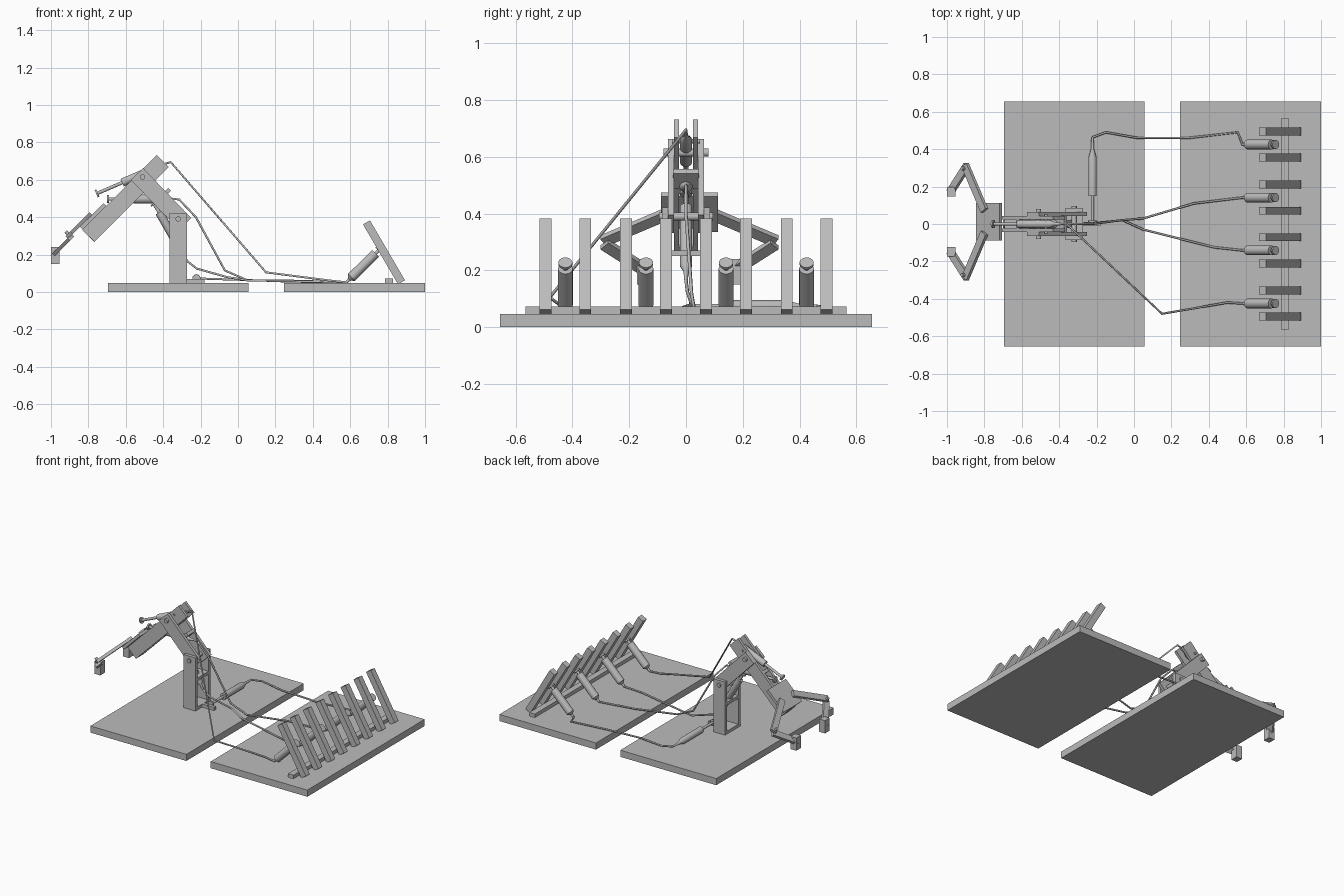
import bpy, bmesh, math
from mathutils import Vector, Matrix

if "Cube" in bpy.data.objects:
    bpy.data.objects.remove(bpy.data.objects["Cube"])

grey = bpy.data.materials.new("plain grey")
grey.diffuse_color = (0.5, 0.5, 0.5, 1)
grey.use_nodes = True
grey.node_tree.nodes["Principled BSDF"].inputs["Base Color"].default_value = grey.diffuse_color


def finish(name, bm, smooth=False):
    bmesh.ops.recalc_face_normals(bm, faces=bm.faces[:])
    me = bpy.data.meshes.new(name)
    bm.to_mesh(me)
    bm.free()
    me.materials.append(grey)
    ob = bpy.data.objects.new(name, me)
    bpy.context.collection.objects.link(ob)
    if smooth:
        bpy.ops.object.select_all(action='DESELECT')
        ob.select_set(True)
        bpy.context.view_layer.objects.active = ob
        bpy.ops.object.shade_smooth_by_angle(angle=math.radians(35))
    return ob


def frame(origin, axis, side):
    """Matrix whose local z runs along axis and local y lies near side."""
    z = Vector(axis).normalized()
    x = Vector(side).cross(z).normalized()
    m = Matrix((x, z.cross(x), z)).transposed().to_4x4()
    m.translation = origin
    return m


def box(name, x0, x1, y0, y1, z0, z1):
    bm = bmesh.new()
    bmesh.ops.create_cube(bm, size=1)
    for v in bm.verts:
        v.co = ((x0 + x1) / 2 + v.co.x * (x1 - x0),
                (y0 + y1) / 2 + v.co.y * (y1 - y0),
                (z0 + z1) / 2 + v.co.z * (z1 - z0))
    return finish(name, bm)


def bar(name, p, q, wx, wy, side=(0, 1, 0)):
    """Flat bar from p to q, wy wide along side and wx across it."""
    p, q = Vector(p), Vector(q)
    bm = bmesh.new()
    bmesh.ops.create_cube(bm, size=1)
    bm.transform(frame((p + q) / 2, q - p, side) @ Matrix.Diagonal((wx, wy, (q - p).length, 1)))
    return finish(name, bm)


def lathe(name, origin, axis, side, profile, n=24):
    bm = bmesh.new()
    rings = [[bm.verts.new((r * math.cos(k * math.tau / n), r * math.sin(k * math.tau / n), t))
              for k in range(n)] for r, t in profile]
    for a, b in zip(rings, rings[1:]):
        for k in range(n):
            bm.faces.new((a[k], a[(k + 1) % n], b[(k + 1) % n], b[k]))
    bm.faces.new(rings[0])
    bm.faces.new(rings[-1])
    bm.transform(frame(origin, axis, side))
    return finish(name, bm, True)


def syringe(name, tip, end, r, cone, barrel, side=(0, 1, 0)):
    """Nozzle, cone, barrel, plunger rod and thumb disc from tip to end."""
    d = Vector(end) - Vector(tip)
    L = d.length
    lathe(name, tip, d, side, [(.006, 0), (.009, cone * .6), (r, cone), (r, barrel),
                               (.009, barrel), (.009, L - .01), (r * .95, L - .01), (r * .95, L)])


def bolt(name, x, z, half, r=.014):
    lathe(name, (x, -half, z), (0, 1, 0), (1, 0, 0), [(r, 0), (r, 2 * half)], 16)


def hose(name, pts, r=.006):
    cu = bpy.data.curves.new(name, 'CURVE')
    cu.dimensions = '3D'
    cu.bevel_depth = r
    cu.bevel_resolution = 1
    sp = cu.splines.new('POLY')
    sp.points.add(len(pts) - 1)
    for p, c in zip(sp.points, pts):
        p.co = (*c, 1)
    cu.materials.append(grey)
    bpy.context.collection.objects.link(bpy.data.objects.new(name, cu))


# base boards
box("arm_base", -.695, .055, -.655, .655, 0, .047)
box("control_base", .245, 1, -.655, .655, 0, .047)

# control levers with their syringes
box("lever_rail", .786, .829, -.565, .565, .047, .072)
for i, y in enumerate((-.425, -.141, .141, .425)):
    for s in (-1, 1):
        bar(f"lever_{i}_{s}", (.874, y + s * .07, .052), (.687, y + s * .07, .372), .043, .042)
    syringe(f"lever_syringe_{i}", (.578, y, .05), (.758, y, .228), .026, .04, .222)

# shoulder post
for s in (-1, 1):
    box(f"post_plate_{s}", -.365, -.273, min(s * .063, s * .085), max(s * .063, s * .085), .047, .422)
for z in (.047, .25):
    box("post_crossbar", -.365, -.273, -.063, .063, z, z + .021)

# upper arm and forearm, each a pair of plates with spacers
for s in (-1, 1):
    bar(f"upper_arm_{s}", (-.54, s * .0525, .631), (-.283, s * .0525, .364), .091, .021)
    bar(f"forearm_{s}", (-.80, s * .0335, .30), (-.402, s * .0335, .70), .091, .019)
bar("upper_arm_spacer", (-.40, 0, .53), (-.385, 0, .515), .075, .09)
bar("forearm_spacer", (-.60, 0, .50), (-.585, 0, .515), .085, .05)
bar("forearm_end_spacer", (-.80, 0, .30), (-.785, 0, .315), .091, .05)
bolt("elbow_bolt", -.51, .615, .08)
bolt("shoulder_bolt", -.32, .39, .095)
bolt("gripper_syringe_pin", -.47, .655, .05, .008)

# arm syringes
syringe("gripper_syringe", (-.385, 0, .685), (-.758, 0, .525), .022, .07, .255)
syringe("forearm_syringe", (-.34, 0, .497), (-.70, 0, .497), .023, .06, .22)
syringe("shoulder_syringe", (-.272, 0, .165), (-.45, 0, .475), .022, .06, .30)
syringe("turn_syringe", (-.222, .465, .073), (-.222, .01, .073), .022, .11, .315, (1, 0, 0))
box("turn_bracket", -.273, -.18, -.012, .012, .047, .07)

# gripper: palm, two-link fingers and tips, lying in a 45 degree plane
GY, slope = .012, (1, 0, 1)
bar("palm", (-.837, GY, .342), (-.712, GY, .467), .02, .2)


def finger_link(name, x0, y0, x1, y1, lift):
    p, q = Vector((x0, GY + y0, x0 + lift)), Vector((x1, GY + y1, x1 + lift))
    bar(name, p, q, .042, .02, (-1, 0, 1))


for s in (-1, 1):
    finger_link(f"finger_link_{s}", -.80, s * .06, -.903, s * .303, 1.207)
    finger_link(f"fingertip_link_{s}", -.893, s * .30, -.985, s * .155, 1.185)
    lathe(f"knuckle_pin_{s}", (-.885, GY + s * .285, .288), (-1, 0, 1), (0, 1, 0),
          [(.01, 0), (.01, .05)], 12)
    ya, yb = sorted((GY + s * .135, GY + s * .185))
    box(f"grip_block_{s}", -1, -.955, ya, yb, .15, .24)

# hoses between the syringes
hose("turn_hose", [(.58, .425, .052), (.555, .49, .053), (.29, .46, .055), (.02, .46, .065),
                   (-.15, .49, .07), (-.222, .463, .073)])
hose("forearm_hose", [(.58, .141, .052), (.32, .11, .06), (.05, .03, .063), (-.07, .02, .115),
                      (-.225, 0, .40), (-.315, 0, .495), (-.345, 0, .497)])
hose("shoulder_hose", [(.58, -.141, .052), (.43, -.125, .055), (.05, -.03, .062),
                       (-.06, .02, .08), (-.22, .005, .125), (-.274, 0, .167)])
hose("gripper_hose", [(.58, -.425, .052), (.5, -.42, .06), (.15, -.48, .105),
                      (-.36, 0, .695), (-.39, 0, .685)])
